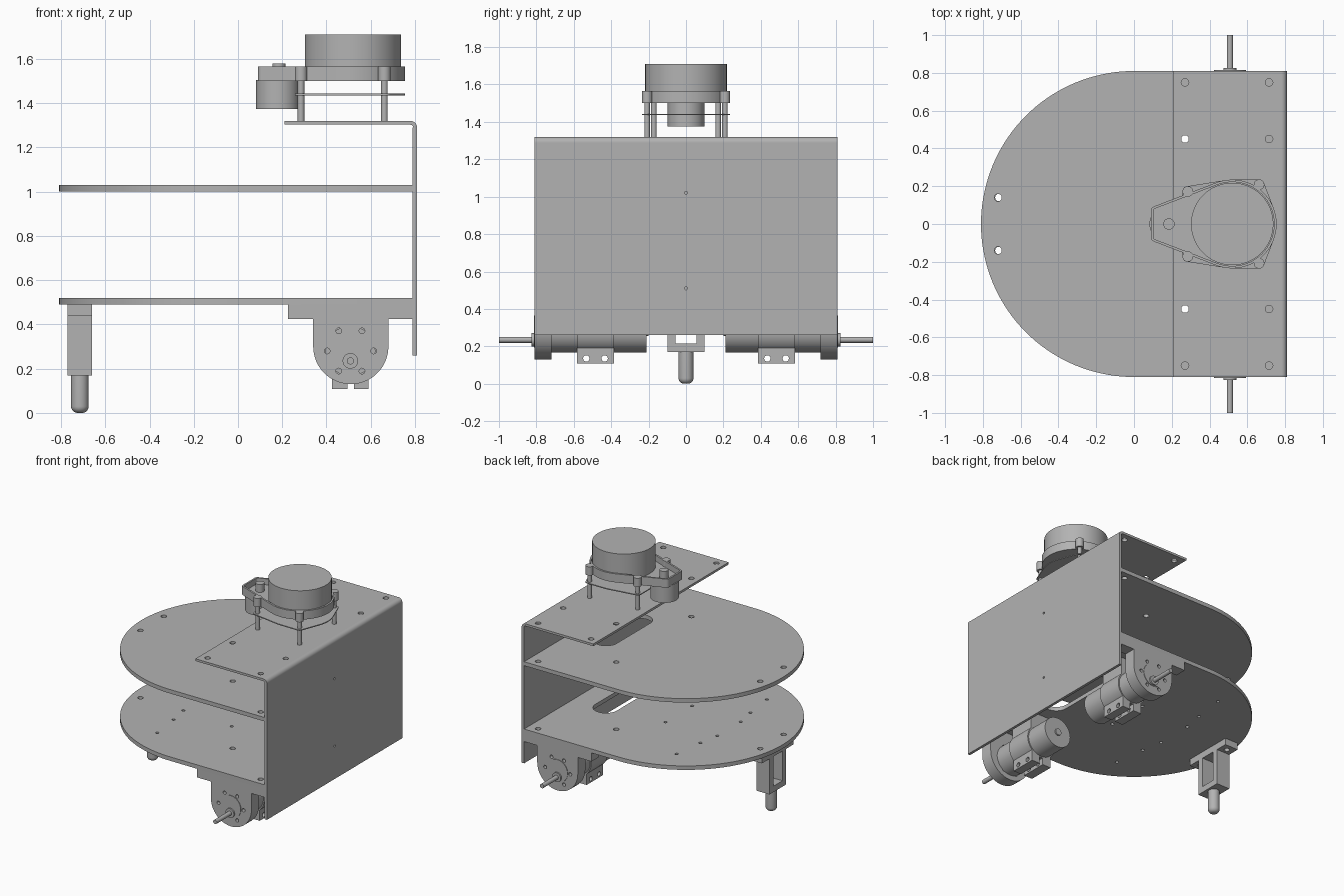
import bpy, bmesh, math
from mathutils import Vector
from mathutils.geometry import convex_hull_2d

if "Cube" in bpy.data.objects:
    bpy.data.objects.remove(bpy.data.objects["Cube"])

grey = bpy.data.materials.new("plain grey")
grey.use_nodes = True
grey.diffuse_color = (0.45, 0.45, 0.45, 1)
grey.node_tree.nodes["Principled BSDF"].inputs["Base Color"].default_value = (0.45, 0.45, 0.45, 1)
parts = []


def add(name, mesh):
    mesh.materials.clear()
    mesh.materials.append(grey)
    obj = bpy.data.objects.new(name, mesh)
    bpy.context.scene.collection.objects.link(obj)
    parts.append(obj)
    return obj


def arc(u, v, r, start=0, end=360, n=32):
    """Points on an arc; a full circle omits its repeated end."""
    count = n if end - start == 360 else n + 1
    angles = [math.radians(start + (end - start) * i / n) for i in range(count)]
    return [(u + r * math.cos(a), v + r * math.sin(a)) for a in angles]


def rect(u0, u1, v0, v1):
    return [(u0, v0), (u1, v0), (u1, v1), (u0, v1)]


def hull(*circles):
    """Outline wrapped tightly around several circles."""
    pts = [Vector(p) for c in circles for p in arc(*c, n=64)]
    return [tuple(pts[i]) for i in convex_hull_2d(pts)]


def sheet(name, outlines, d0, d1, plane="xy"):
    """Flat outline with holes, thickened from d0 to d1 across the plane."""
    curve = bpy.data.curves.new(name, "CURVE")
    curve.dimensions = "2D"
    curve.fill_mode = "BOTH"
    curve.extrude = abs(d1 - d0) / 2
    for pts in outlines:
        spline = curve.splines.new("POLY")
        spline.points.add(len(pts) - 1)
        for point, (u, v) in zip(spline.points, pts):
            point.co = (u, v, 0, 1)
        spline.use_cyclic_u = True
    temp = bpy.data.objects.new(name, curve)
    mesh = bpy.data.meshes.new_from_object(temp)
    bpy.data.objects.remove(temp)
    bpy.data.curves.remove(curve)
    mid = (d0 + d1) / 2
    for vert in mesh.vertices:
        u, v, d = vert.co
        d += mid
        vert.co = {"xy": (u, v, d), "xz": (u, d, v), "yz": (d, u, v)}[plane]
    bm = bmesh.new()
    bm.from_mesh(mesh)
    bmesh.ops.remove_doubles(bm, verts=bm.verts, dist=0.0002)
    bmesh.ops.recalc_face_normals(bm, faces=bm.faces)
    bm.to_mesh(mesh)
    bm.free()
    return add(name, mesh)


def lathe(name, profile, x, y):
    bm = bmesh.new()
    verts = [bm.verts.new((r, 0, z)) for r, z in profile]
    edges = [bm.edges.new(pair) for pair in zip(verts, verts[1:])]
    bmesh.ops.spin(bm, geom=verts + edges, cent=(0, 0, 0), axis=(0, 0, 1),
                   angle=math.tau, steps=32)
    bmesh.ops.remove_doubles(bm, verts=bm.verts, dist=0.0005)
    bmesh.ops.recalc_face_normals(bm, faces=bm.faces)
    mesh = bpy.data.meshes.new(name)
    bm.to_mesh(mesh)
    bm.free()
    add(name, mesh).location = (x, y, 0)


def holes(spots, r):
    return [arc(u, s * v, r, n=20) for u, v in spots for s in (-1, 1)]


# Two rounded decks with a slot and mounting holes
deck = [(0.79, -0.81), (0.79, 0.81)] + arc(0, 0, 0.81, 90, 270, 72)
slot = hull((0.53, -0.2, 0.09), (0.53, 0.2, 0.09))
mounts = holes([(0.27, 0.45), (0.715, 0.75), (-0.72, 0.14)], 0.02)
small = holes([(-0.3, 0.54), (-0.36, 0.14), (0.06, 0.16), (-0.33, 0.3)], 0.012)
sheet("lower_deck", [deck, slot] + mounts + small, 0.49, 0.52)
sheet("upper_deck", [deck, slot] + mounts, 1.0, 1.03)

# Bent end panel with a top shelf
sheet("end_panel", [rect(-0.81, 0.81, 0.26, 1.29), arc(0, 0.51, 0.008, n=16),
                    arc(0, 1.02, 0.008, n=16)], 0.79, 0.81, "yz")
bend = arc(0.78, 1.29, 0.03, 0, 90, 8) + arc(0.78, 1.29, 0.012, 0, 90, 8)[::-1]
sheet("panel_bend", [bend], -0.81, 0.81, "xz")
shelf_holes = holes([(x, y) for x in (0.27, 0.715) for y in (0.45, 0.75)], 0.02)
sheet("top_shelf", [rect(0.21, 0.78, -0.81, 0.81)] + shelf_holes, 1.303, 1.32)

# Caster: flange, open frame and rounded foot
sheet("caster_flange", [rect(-0.77, -0.66, -0.19, 0.19)] + holes([(-0.715, 0.14)], 0.02),
      0.44, 0.49)
sheet("caster_frame", [rect(-0.1, 0.1, 0.17, 0.45), rect(-0.055, 0.055, 0.215, 0.44)],
      -0.77, -0.66, "yz")
foot = [(0, 0)] + arc(0.01, 0.03, 0.03, -90, 0, 8) + [(0.04, 0.18), (0, 0.18)]
lathe("caster_foot", foot, -0.715, 0)

# Drive units, mirrored across the middle
bracket = [(0.225, 0.49), (0.225, 0.425), (0.34, 0.425)] \
    + arc(0.51, 0.3, 0.17, 180, 360, 32) + [(0.68, 0.425), (0.79, 0.425), (0.79, 0.49)]
screws = [arc(u, v, 0.013, n=16) for u, v in arc(0.508, 0.28, 0.105, n=6)]
for side, s in (("front", -1), ("rear", 1)):
    def drive(part, outlines, y0, y1):
        sheet(f"{side}_{part}", outlines, s * y0, s * y1, "xz")

    drive("motor_bracket", [bracket] + screws, 0.72, 0.81)
    drive("gearbox_face", [arc(0.508, 0.28, 0.085)], 0.8, 0.814)
    drive("motor_body", [arc(0.508, 0.28, 0.113, n=48)], 0.21, 0.73)
    drive("motor_end_boss", [arc(0.508, 0.28, 0.025)], 0.2, 0.22)
    drive("shaft_collar", [arc(0.508, 0.235, 0.035)], 0.8, 0.825)
    drive("shaft", [arc(0.508, 0.235, 0.016, n=24)], 0.82, 1.0)
    drive("clamp_ring", [arc(0.508, 0.28, 0.122, n=48)], 0.385, 0.583)
    drive("clamp_post", [rect(0.42, 0.6, 0.3, 0.495)], 0.385, 0.583)
    for end, x0, x1 in (("inner", 0.425, 0.495), ("outer", 0.525, 0.59)):
        bolt_holes = [arc(s * y, 0.135, 0.017, n=20) for y in (0.435, 0.533)]
        y0, y1 = sorted((s * 0.385, s * 0.583))
        sheet(f"{side}_{end}_clamp_tab", [rect(y0, y1, 0.107, 0.21)] + bolt_holes,
              x0, x1, "yz")

# Scanner: walled tray, spinning drum, drive motor and posts
def tray(inset):
    return hull((0.52, 0, 0.235 - inset), (0.115, 0.07, 0.025 - inset),
                (0.115, -0.07, 0.025 - inset))


ears = [(x, s * y) for x, y in ((0.285, 0.172), (0.662, 0.208)) for s in (-1, 1)]
sheet("scanner_tray_floor", [tray(0.005)], 1.5, 1.52)
sheet("scanner_tray_wall", [tray(0), tray(0.013)], 1.5, 1.565)
sheet("scanner_drum", [arc(0.52, 0, 0.218, n=64)], 1.515, 1.71)
sheet("scanner_motor", [arc(0.18, 0, 0.098, n=48)], 1.375, 1.505)
sheet("scanner_pulley", [arc(0.185, 0, 0.03)], 1.515, 1.58)
sheet("scanner_board", [hull((0.52, 0, 0.235), *[(x, y, 0.028) for x, y in ears])],
      1.436, 1.443)
for i, (x, y) in enumerate(ears):
    sheet(f"scanner_ear_{i + 1}", [arc(x, y, 0.028, n=24)], 1.5, 1.566)
    sheet(f"scanner_post_{i + 1}", [arc(x, y, 0.015, n=20)], 1.315, 1.505)

# Smooth round surfaces while keeping the edges crisp
bpy.ops.object.select_all(action="DESELECT")
for part in parts:
    part.select_set(True)
bpy.context.view_layer.objects.active = parts[0]
bpy.ops.object.shade_smooth_by_angle(angle=math.radians(30))
